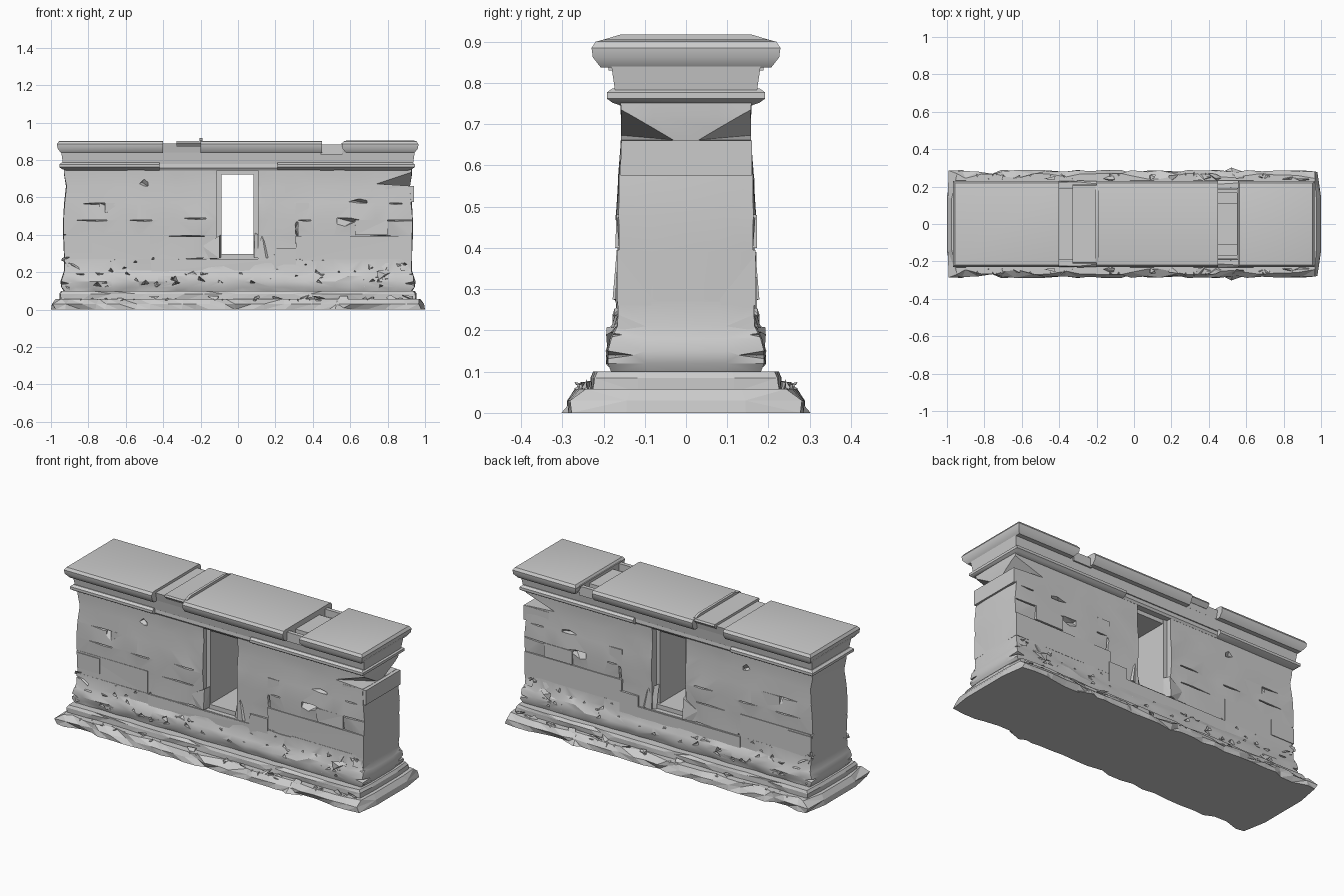
import bpy, bmesh, random
from mathutils import Vector

if "Cube" in bpy.data.objects:
    bpy.data.objects.remove(bpy.data.objects["Cube"])

random.seed(12)
R = random.uniform


def finish(name, bm, angle=None):
    bmesh.ops.recalc_face_normals(bm, faces=bm.faces[:])
    me = bpy.data.meshes.new(name)
    bm.to_mesh(me)
    bm.free()
    ob = bpy.data.objects.new(name, me)
    bpy.context.collection.objects.link(ob)
    if angle:
        bpy.ops.object.select_all(action='DESELECT')
        bpy.context.view_layer.objects.active = ob
        ob.select_set(True)
        bpy.ops.object.shade_smooth_by_angle(angle=angle)
    return ob


def loft(name, rings, angle=None):
    """Skin a stack of closed rings and cap both ends."""
    bm = bmesh.new()
    loops = [[bm.verts.new(p) for p in r] for r in rings]
    n = len(loops[0])
    for a, b in zip(loops, loops[1:]):
        for i in range(n):
            bm.faces.new((a[i], a[(i + 1) % n], b[(i + 1) % n], b[i]))
    bmesh.ops.triangulate(bm, faces=bm.faces[:])
    bm.faces.new(loops[0])
    bm.faces.new(loops[-1])
    return finish(name, bm, angle)


def rough(name, profile, n, angle=None):
    """Weathered course from (z, half length, half depth, wear), mirrored in y."""
    ts = [-1] + [-1 + 2 * (i + R(-.3, .3)) / n for i in range(1, n)] + [1]
    rings = []
    for z, hx, hy, wear in profile:
        half = [(-hx, -hy * .5)]
        for t in ts:
            end = R(0, wear) if abs(t) == 1 else 0
            half.append((t * (hx - end), -hy + wear * R(0, 1) ** 2))
        half.append((hx, -hy * .5))
        rings.append([(x, y, z) for x, y in half] +
                     [(x, -y, z) for x, y in reversed(half)])
    return loft(name, rings, angle)


def moulding(name, x0, x1, profile, left=0, right=0):
    """Straight course; profile of (half depth, z); ends return if left/right = 1."""
    d0 = max(d for d, z in profile)
    rings = []
    for d, z in profile:
        a, b = x0 + left * (d0 - d), x1 - right * (d0 - d)
        rings.append([(a, -d, z), (b, -d, z), (b, d, z), (a, d, z)])
    return loft(name, rings, .6)


def block(name, x0, x1, y0, y1, z0, z1):
    return loft(name, [[(x0, y0, z), (x1, y0, z), (x1, y1, z), (x0, y1, z)]
                       for z in (z0, z1)])


def hull(bm, pts):
    vs = [bm.verts.new(p) for p in pts]
    r = bmesh.ops.convex_hull(bm, input=vs)
    junk = [g for g in r['geom_interior'] if isinstance(g, bmesh.types.BMVert)]
    bmesh.ops.delete(bm, geom=junk, context='VERTS')


def mirrored_hull(bm, pts):
    for s in (1, -1):
        hull(bm, [(x, y * s, z) for x, y, z in pts])


def carve(ob, cutter):
    m = ob.modifiers.new("carve", 'BOOLEAN')
    m.operation, m.solver, m.object = 'DIFFERENCE', 'EXACT', cutter
    m.use_self = True
    bpy.context.view_layer.objects.active = ob
    bpy.ops.object.modifier_apply(modifier=m.name)


# Stepped base
base = rough("base_slab", [(0, 1.0, .29, .028), (.03, .995, .288, .03), (.058, .975, .27, .03)], 26)
plinth = rough("plinth", [(.05, .955, .233, .01), (.085, .955, .232, .012), (.1, .945, .225, .014)], 20)
foot = rough("foot_moulding", [(.095, .93, .18, .01), (.12, .945, .19, .012), (.15, .95, .195, .012),
                               (.18, .94, .187, .01), (.21, .93, .172, .006), (.27, .93, .168, .004)], 22, .5)

# Wall body
body = rough("wall_body", [(.2, .93, .166, .004), (.275, .93, .164, .006), (.39, .935, .163, .008),
                           (.48, .935, .17, .008), (.57, .93, .165, .006), (.66, .92, .158, .004),
                           (.72, .93, .158, .002), (.79, .93, .162, .001)], 18, .4)

# Window opening cutter
win = block("window_cutter", -.112, .108, -.4, .4, .272, .755)
carve(body, win)
bpy.data.objects.remove(win)

# Cracks and chips: (x, z, length, height)
cracks = [(-.9, .57, .2, .015), (-.62, .57, -.12, .09), (-.55, .66, .07, -.07), (-.92, .48, .22, .012),
          (-.62, .48, .16, .012), (-.85, .39, .25, .014), (-.46, .39, .28, -.012), (-.47, .28, .02, .11),
          (-.35, .49, .18, .012), (.3, .47, .02, .1), (.3, .48, .09, .012), (.3, .39, .02, -.12),
          (.55, .57, .14, -.04), (.69, .49, -.16, .07), (.6, .48, .33, .012), (.5, .39, .2, .012),
          (.93, .4, -.22, .05), (.2, .27, .26, .013), (-.35, .27, .24, -.012), (.93, .57, -.12, .012)]
bm = bmesh.new()
for x, z, l, h in cracks:
    mirrored_hull(bm, [(x, -.2, z), (x + l, -.2, z), (x + l, -.2, z - h),
                       (x + l * .5, -.135, z - h * .3), (x + l, -.14, z)])
for i in range(34):
    x, z, s = R(-.92, .92), R(.12, .26), R(.015, .035)
    mirrored_hull(bm, [(x - s, -.23, z), (x + s * 1.5, -.23, z + R(-s, s)),
                       (x + R(-s, s), -.23, z + s * 1.3), (x, -.14, z + R(-.01, .02))])
for sx in (-1, 1):
    for z in (.14, .19, .25, .33, .4, .48, .57, .63):
        s = R(.02, .07)
        mirrored_hull(bm, [(sx * (.93 - s), -.22, z), (sx * .98, -.22, z + R(.01, .03)),
                           (sx * .98, -.22, z - R(.01, .04)), (sx * .97, -.17 + s, z)])
# Broken upper corner on the right end
mirrored_hull(bm, [(.71, -.18, .675), (.95, -.18, .755), (.95, -.01, .66), (.95, -.18, .66)])
chips = finish("chip_cutter", bm)
carve(body, chips)
carve(foot, chips)
bpy.data.objects.remove(chips)

# Notches broken out of the base edges
bm = bmesh.new()
for i in range(18):
    x, s = R(-.97, .97), R(.02, .06)
    mirrored_hull(bm, [(x - s, -.33, .08), (x + s * 1.4, -.33, .07), (x, -.33, R(.0, .03)),
                       (x + R(-s, s), -.235, .07)])
notches = finish("notch_cutter", bm)
carve(base, notches)
carve(plinth, notches)
bpy.data.objects.remove(notches)

# Slightly proud facing stones
for i, (x0, x1, z0, z1, d) in enumerate([
        (-.92, -.47, .26, .4, .167), (.3, .93, .26, .395, .168), (.19, .31, .2, .33, .172),
        (-.47, .2, .2, .268, .171), (-.72, -.6, .49, .57, .164), (.62, .8, .4, .48, .172),
        (-.93, -.78, .3, .39, .171), (.3, .38, .48, .57, .166), (.78, .94, .575, .66, .16)]):
    loft("facing_stone_%d" % i, [[(x0 + R(0, .012), -d + R(0, .004), z), (x1, -d + R(0, .004), z),
                                  (x1, d, z), (x0, d, z)] for z in (z0, z1)])

# Loose rubble shards along the foot, base and corners
bm = bmesh.new()


def shard(x, y, z, s):
    mirrored_hull(bm, [(x + R(-s, s) * 1.3, y + R(-s, s) * .7, z + R(-s, s) * .7) for k in range(6)])


for i in range(26):
    shard(R(-.9, .9), -.175, R(.11, .2), R(.015, .03))
for i in range(16):
    shard(R(.68, .92), -.165, R(.12, .27), R(.02, .042))
for i in range(8):
    shard(R(-.93, -.86), -.165, R(.12, .27), R(.02, .035))
for i in range(30):
    shard(R(-.93, .93), -.25, R(.035, .065), R(.02, .035))
mirrored_hull(bm, [(.44, -.26, 0), (.52, -.302, 0), (.61, -.27, 0), (.53, -.26, .05), (.5, -.2, .05)])
finish("rubble", bm)

# Window surround: jambs, head, sill and broken jamb stones
block("window_jamb_left", -.125, -.088, -.13, .13, .26, .77)
block("window_jamb_right", .084, .12, -.12, .12, .26, .77)
block("window_head", -.12, .12, -.125, .125, .722, .77)
block("window_sill", -.12, .12, -.135, .135, .25, .297)
bm = bmesh.new()
mirrored_hull(bm, [(-.19, -.15, .27), (-.1, -.178, .275), (-.1, -.168, .395), (-.19, -.16, .34),
                   (-.088, -.12, .4), (-.088, -.12, .28)])
mirrored_hull(bm, [(.085, -.15, .275), (.15, -.172, .275), (.13, -.165, .39), (.09, -.12, .41),
                   (.18, -.15, .28)])
finish("jamb_stones", bm)

# String course, broken away above the window
string = [(.158, .745), (.178, .752), (.192, .762), (.192, .777), (.178, .787)]
moulding("string_course_left", -.955, -.42, string, 1, 0)
moulding("string_course_right", .21, .945, string, 0, 1)
moulding("string_stub", -.42, .21, [(.16, .745), (.168, .757), (.165, .787)])

# Frieze and cornice core
moulding("frieze", -.945, .945, [(.172, .78), (.181, .842)], 1, 1)
moulding("cornice_core", -.94, .45, [(.181, .84), (.192, .888)])
moulding("cornice_core_right", .55, .94, [(.181, .84), (.192, .888)])

# Cornice blocks
cornice = [(.185, .838), (.207, .838), (.226, .862), (.229, .885), (.219, .9), (.205, .903)]
moulding("cornice_left", -.968, -.4, cornice, 1, 0)
moulding("cornice_middle", -.2, .45, cornice)
crown = moulding("cornice_right", .555, .965, cornice[:-1] + [(.2, .905)], 1, 1)
moulding("cornice_thin_slab", -.33, -.19, [(.19, .87), (.21, .892), (.205, .902)])
moulding("cornice_ridge", -.205, -.19, [(.2, .895), (.2, .905), (.16, .917)])

# Broken gap in the cornice: thin rims and a centre rib
for s in (-1, 1):
    a, b = sorted((s * .165, s * .188))
    block("gap_rim_%s" % ("front" if s < 0 else "back"), .44, .56, a, b, .83, .884)
block("gap_rib", .44, .56, -.11, .11, .83, .872)
